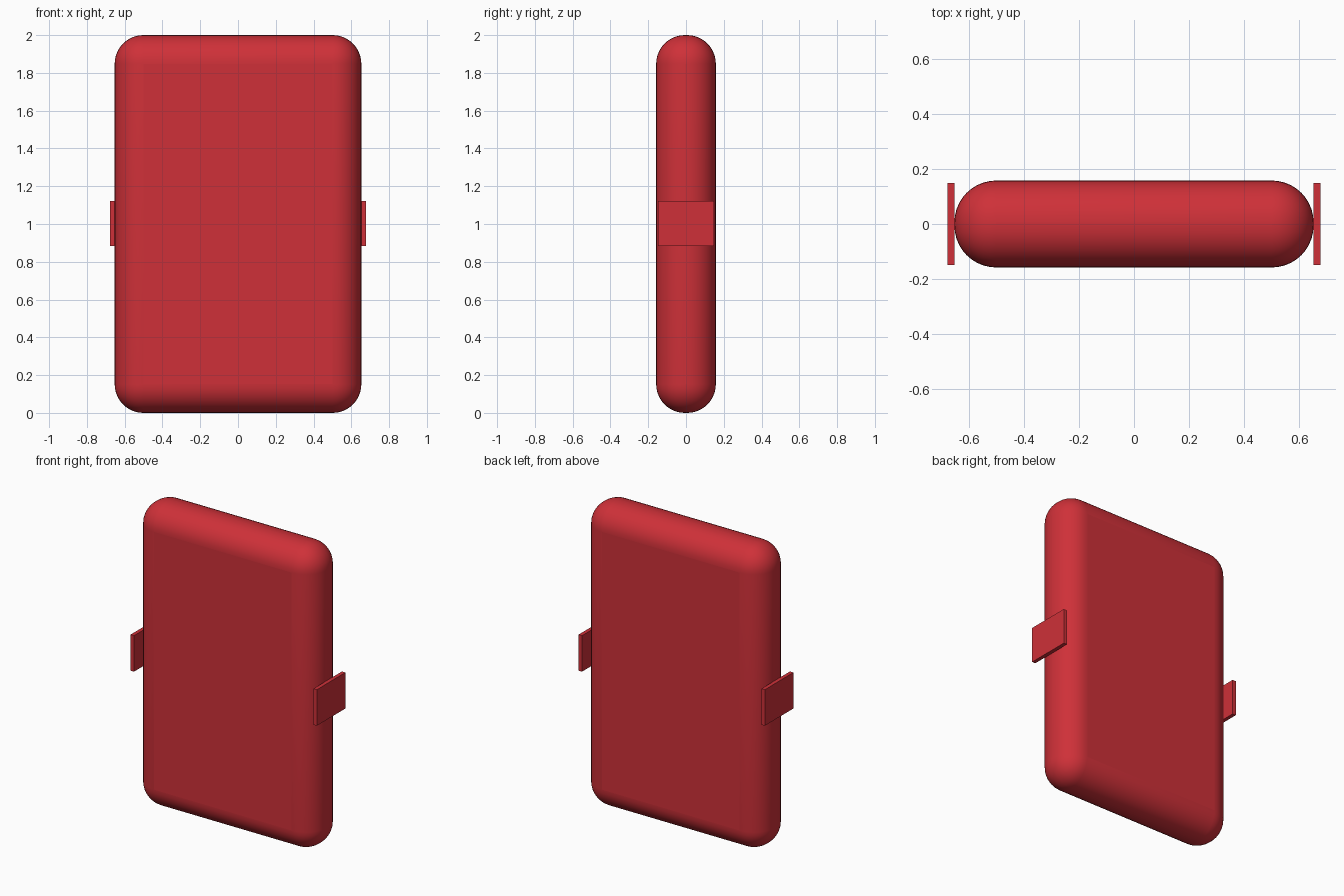
import bpy

if "Cube" in bpy.data.objects:
    bpy.data.objects.remove(bpy.data.objects["Cube"])

red = bpy.data.materials.new("red_plastic")
red.diffuse_color = (0.62, 0.03, 0.04, 1)
red.use_nodes = True
red.node_tree.nodes["Principled BSDF"].inputs["Base Color"].default_value = red.diffuse_color


def box(name, size, centre):
    bpy.ops.mesh.primitive_cube_add(size=1, location=centre)
    ob = bpy.context.object
    ob.name = name
    ob.scale = size
    bpy.ops.object.transform_apply(location=False, rotation=False, scale=True)
    ob.data.materials.append(red)
    return ob


# Pillow-edged slab body
body = box("body", (1.306, 0.316, 2.0), (0, 0, 1))
bevel = body.modifiers.new("rounded_edges", 'BEVEL')
bevel.width = 0.152
bevel.segments = 10
bevel.limit_method = 'NONE'
bpy.ops.object.shade_smooth_by_angle()

# Thin side tabs, one on each edge
for side, name in ((-1, "left_tab"), (1, "right_tab")):
    box(name, (0.025, 0.297, 0.237), (side * 0.6655, 0, 1.003))
